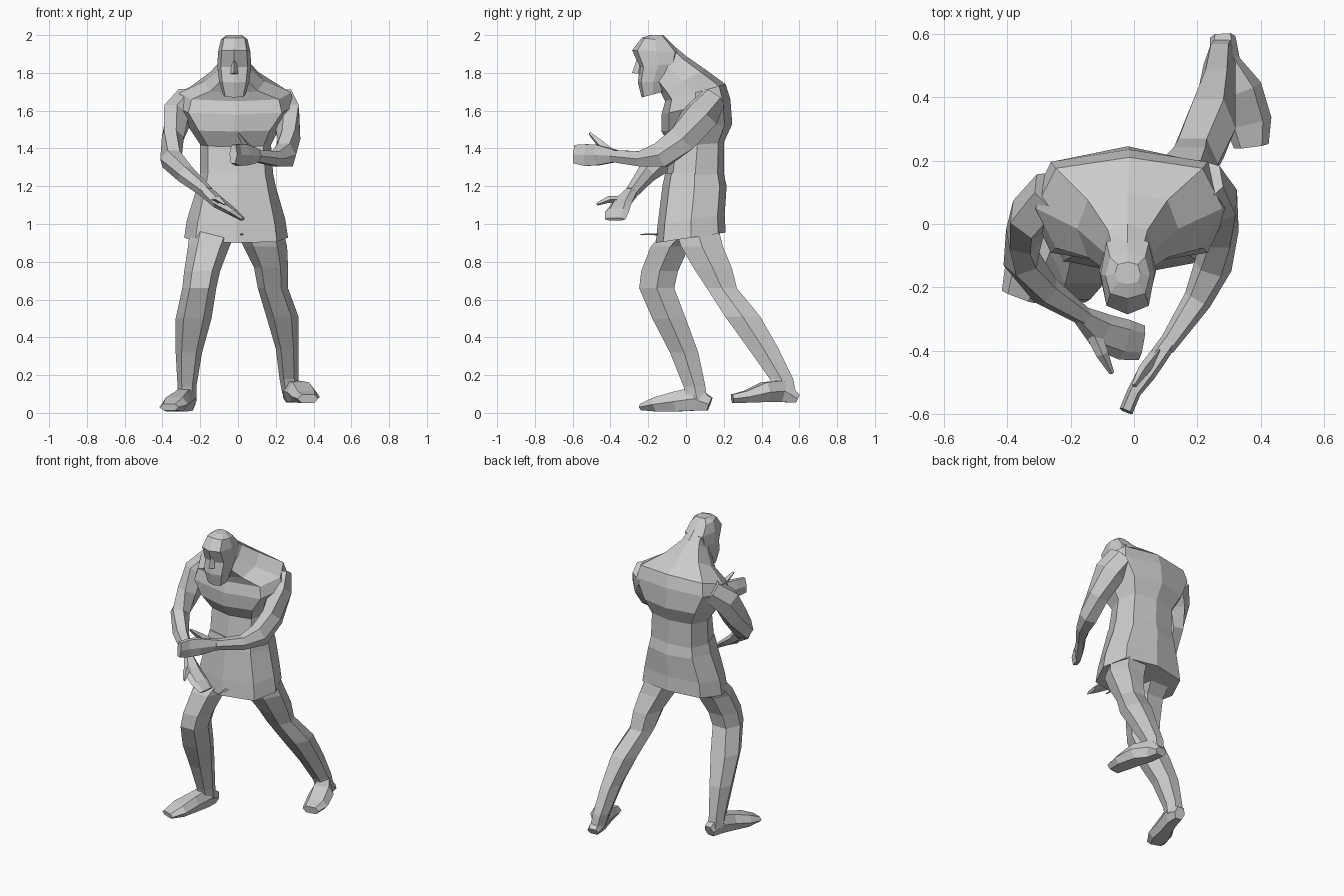
import bpy, bmesh, math
from mathutils import Vector


def loft(name, rings, n=8, e=0.7):
    """Skin a closed flat-shaded body over rings given as (centre, u, v)."""
    bm = bmesh.new()
    rows = []
    for c, u, v in rings:
        row = []
        for i in range(n):
            a = 2 * math.pi * i / n
            p = [math.copysign(abs(f) ** e, f) if abs(f) > 1e-6 else 0
                 for f in (math.cos(a), math.sin(a))]
            row.append(bm.verts.new(c + u * p[0] + v * p[1]))
        rows.append(row)
    for r, s in zip(rows, rows[1:]):
        for i in range(n):
            j = (i + 1) % n
            bm.faces.new((r[i], r[j], s[j], s[i]))
    bm.faces.new(rows[0][::-1])
    bm.faces.new(rows[-1])
    bmesh.ops.recalc_face_normals(bm, faces=bm.faces)
    me = bpy.data.meshes.new(name)
    bm.to_mesh(me)
    bm.free()
    ob = bpy.data.objects.new(name, me)
    bpy.context.collection.objects.link(ob)
    return ob


def body(name, secs, n=8, e=0.7):
    """Sections: front y, front z, back y, back z, left x, right x."""
    rings = []
    for fy, fz, by, bz, x0, x1 in secs:
        f, b = Vector((0, fy, fz)), Vector((0, by, bz))
        rings.append(((f + b) / 2 + Vector(((x0 + x1) / 2, 0, 0)),
                      Vector(((x1 - x0) / 2, 0, 0)), (b - f) / 2))
    return loft(name, rings, n, e)


def column(name, secs, n=6, e=0.85):
    """Horizontal sections: x, y, z, x radius, y radius."""
    return loft(name, [(Vector(s[:3]), Vector((s[3], 0, 0)), Vector((0, s[4], 0)))
                       for s in secs], n, e)


def tube(name, secs, n=6, e=0.85):
    """Sections square to the path: x, y, z, sideways radius, upward radius."""
    P = [Vector(s[:3]) for s in secs]
    rings = []
    for i, s in enumerate(secs):
        t = (P[min(i + 1, len(P) - 1)] - P[max(i - 1, 0)]).normalized()
        u = t.cross(Vector((0, 0, 1))).normalized()
        rings.append((P[i], u * s[3], u.cross(t) * s[4]))
    return loft(name, rings, n, e)


# Torso, sloping forward into the neck
body("torso", [
    (-0.11, 1.22, 0.20, 1.20, -0.20, 0.19),
    (-0.08, 1.41, 0.20, 1.43, -0.20, 0.175),
    (-0.13, 1.49, 0.245, 1.53, -0.26, 0.22),
    (-0.13, 1.58, 0.235, 1.66, -0.33, 0.30),
    (-0.11, 1.65, 0.21, 1.74, -0.31, 0.28),
    (-0.13, 1.69, 0.10, 1.82, -0.18, 0.14),
    (-0.17, 1.75, 0.00, 1.89, -0.10, 0.06),
    (-0.20, 1.84, -0.06, 1.94, -0.08, 0.04)])

# Tunic skirt
body("tunic_skirt", [
    (-0.16, 0.90, 0.21, 0.955, -0.285, 0.265),
    (-0.15, 1.00, 0.205, 1.05, -0.27, 0.25),
    (-0.125, 1.20, 0.215, 1.20, -0.215, 0.20),
    (-0.11, 1.27, 0.20, 1.27, -0.20, 0.185)])

# Head with beard, face details
body("head", [
    (-0.235, 1.67, -0.12, 1.70, -0.08, 0.04),
    (-0.255, 1.75, -0.09, 1.76, -0.10, 0.06),
    (-0.245, 1.83, -0.05, 1.85, -0.11, 0.07),
    (-0.285, 1.92, -0.03, 1.91, -0.105, 0.065),
    (-0.235, 1.985, -0.09, 1.97, -0.09, 0.05),
    (-0.19, 2.00, -0.12, 2.00, -0.06, 0.02)])
body("nose", [
    (-0.285, 1.80, -0.22, 1.79, -0.04, 0.0),
    (-0.255, 1.89, -0.22, 1.89, -0.03, -0.01)], 4, 1)

# Arms, each running from shoulder to finger tips
tube("raised_arm", [
    (0.21, 0.13, 1.67, .08, .08), (0.255, 0.08, 1.58, .075, .10),
    (0.27, -0.02, 1.45, .06, .085), (0.25, -0.13, 1.365, .06, .075),
    (0.20, -0.24, 1.345, .045, .045), (0.10, -0.39, 1.36, .028, .035)])
tube("raised_hand", [
    (0.11, -0.37, 1.36, .028, .035), (0.04, -0.47, 1.365, .03, .062),
    (0.0, -0.53, 1.365, .022, .065), (-0.025, -0.59, 1.37, .022, .055)])
tube("raised_thumb", [
    (0.07, -0.41, 1.38, .02, .03), (0.03, -0.46, 1.43, .018, .02),
    (0.00, -0.51, 1.48, .008, .008)], 4)

tube("lowered_arm", [
    (-0.25, 0.10, 1.66, .08, .08), (-0.32, 0.03, 1.58, .075, .09),
    (-0.345, -0.03, 1.46, .06, .08), (-0.355, -0.11, 1.345, .06, .07),
    (-0.28, -0.21, 1.265, .05, .05), (-0.16, -0.29, 1.165, .03, .035)])
tube("lowered_hand", [
    (-0.17, -0.285, 1.17, .03, .035), (-0.10, -0.34, 1.11, .06, .028),
    (-0.03, -0.365, 1.065, .065, .02), (0.025, -0.375, 1.025, .055, .01)])
tube("lowered_thumb", [
    (-0.13, -0.34, 1.13, .025, .02), (-0.10, -0.41, 1.13, .02, .018),
    (-0.07, -0.47, 1.105, .008, .008)], 4)

# Front leg and foot
column("front_leg", [
    (-0.12, 0.03, 1.00, .13, .13), (-0.155, -0.085, 0.88, .11, .115),
    (-0.19, -0.14, 0.75, .095, .11), (-0.205, -0.155, 0.66, .09, .105),
    (-0.235, -0.09, 0.50, .095, .10), (-0.26, -0.01, 0.32, .07, .085),
    (-0.27, 0.045, 0.14, .05, .065), (-0.27, 0.06, 0.06, .05, .06)])
tube("front_foot", [
    (-0.26, 0.125, .045, .035, .04), (-0.27, 0.05, .075, .05, .07),
    (-0.30, -0.05, .06, .055, .058), (-0.335, -0.15, .045, .075, .042),
    (-0.365, -0.23, .03, .055, .018)], 6, 0.7)

# Back leg and foot
column("back_leg", [
    (0.10, 0.05, 1.00, .13, .13), (0.145, 0.085, 0.88, .115, .125),
    (0.175, 0.14, 0.77, .09, .115), (0.185, 0.19, 0.66, .08, .09),
    (0.235, 0.30, 0.51, .085, .105), (0.26, 0.41, 0.34, .06, .09),
    (0.27, 0.505, 0.18, .05, .07), (0.28, 0.53, 0.10, .045, .06)])
tube("back_foot", [
    (0.28, 0.59, .075, .04, .025), (0.285, 0.51, .115, .05, .065),
    (0.33, 0.42, .11, .075, .058), (0.36, 0.32, .085, .075, .035),
    (0.37, 0.245, .075, .055, .025)], 6, 0.7)

# Small thin tab at the front hem
tube("hem_tab", [
    (0.02, -0.10, .945, .015, .006), (0.02, -0.24, .945, .005, .003)], 4, 1)
